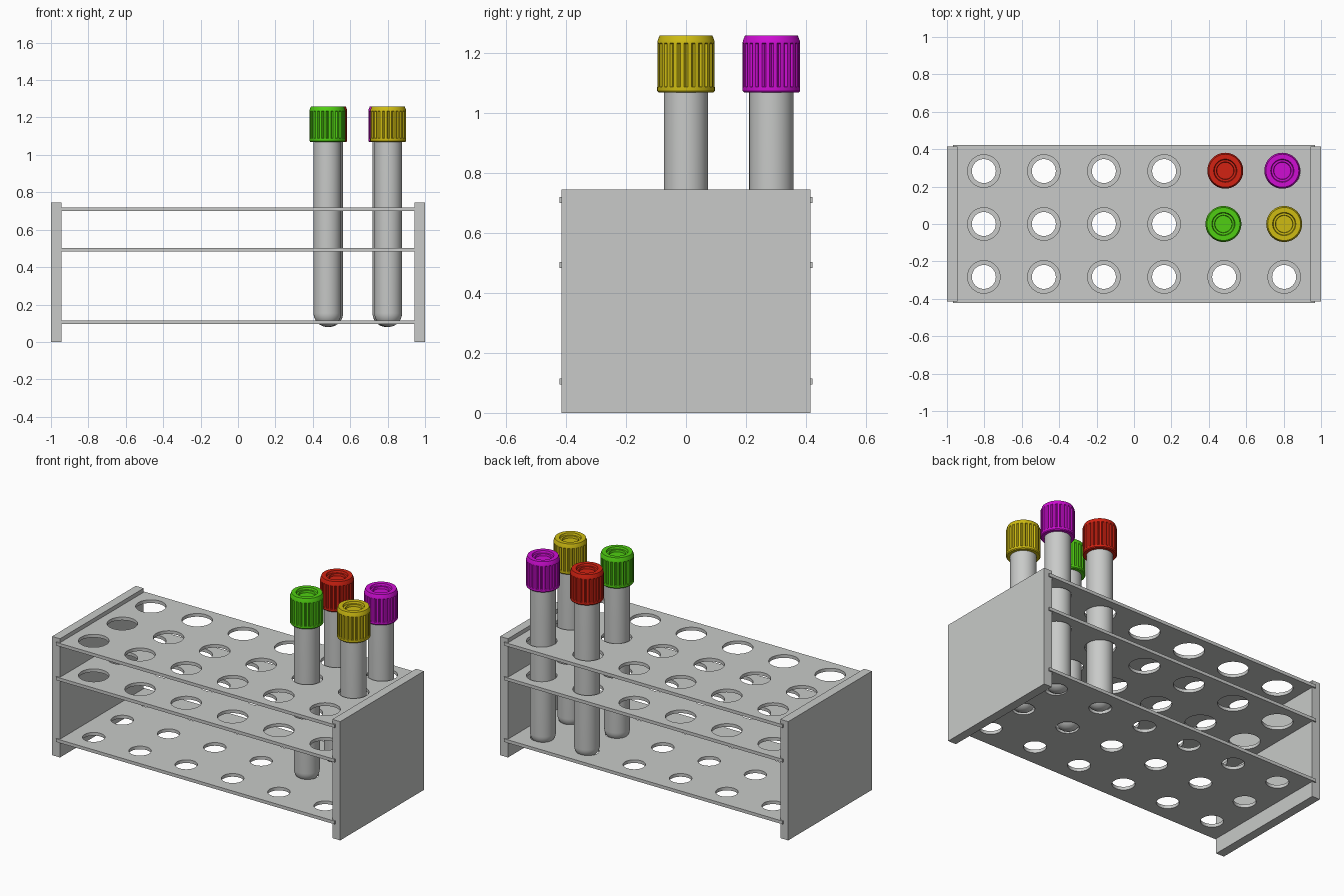
import bpy, bmesh
from math import sin, cos, pi, radians

if "Cube" in bpy.data.objects:
    bpy.data.objects.remove(bpy.data.objects["Cube"])


def material(name, rgb):
    m = bpy.data.materials.new(name)
    m.diffuse_color = (*rgb, 1)
    m.use_nodes = True
    m.node_tree.nodes["Principled BSDF"].inputs["Base Color"].default_value = m.diffuse_color
    return m


grey = material("light_grey", (0.58, 0.59, 0.58))
green = material("green", (0.08, 0.62, 0.006))
red = material("red", (0.65, 0.016, 0.006))
yellow = material("yellow", (0.62, 0.50, 0.006))
magenta = material("magenta", (0.62, 0.004, 0.65))


def finish(name, bm, mat, smooth=True):
    bmesh.ops.remove_doubles(bm, verts=bm.verts, dist=1e-5)
    bmesh.ops.recalc_face_normals(bm, faces=bm.faces)
    me = bpy.data.meshes.new(name)
    bm.to_mesh(me)
    bm.free()
    me.materials.append(mat)
    ob = bpy.data.objects.new(name, me)
    bpy.context.collection.objects.link(ob)
    if smooth:
        bpy.ops.object.select_all(action='DESELECT')
        ob.select_set(True)
        bpy.context.view_layer.objects.active = ob
        bpy.ops.object.shade_smooth_by_angle(angle=radians(30))
    return ob


def circle(r, cx=0, cy=0, n=64):
    return [(cx + r * cos(2 * pi * i / n), cy + r * sin(2 * pi * i / n)) for i in range(n)]


HOLES = [(x, y) for x in (-0.803, -0.482, -0.161, 0.161, 0.482, 0.803) for y in (-0.283, 0, 0.283)]


# perforated shelf: filled 2D outline with holes, extruded to thickness
def shelf(name, z, hole_r):
    cu = bpy.data.curves.new(name + "_outline", 'CURVE')
    cu.dimensions = '2D'
    cu.fill_mode = 'BOTH'
    cu.extrude = 0.01
    x, y = 0.967, 0.423
    loops = [[(-x, -y), (x, -y), (x, y), (-x, y)]]
    loops += [circle(hole_r, hx, hy, 48) for hx, hy in HOLES]
    for pts in loops:
        sp = cu.splines.new('POLY')
        sp.points.add(len(pts) - 1)
        for p, (px, py) in zip(sp.points, pts):
            p.co = (px, py, 0, 1)
        sp.use_cyclic_u = True
    tmp = bpy.data.objects.new(name + "_outline", cu)
    bpy.context.collection.objects.link(tmp)
    dg = bpy.context.evaluated_depsgraph_get()
    me = bpy.data.meshes.new_from_object(tmp.evaluated_get(dg))
    bm = bmesh.new()
    bm.from_mesh(me)
    bpy.data.objects.remove(tmp)
    bpy.data.meshes.remove(me)
    finish(name, bm, grey).location.z = z


shelf("top_shelf", 0.71, 0.087)
shelf("middle_shelf", 0.493, 0.087)
shelf("bottom_shelf", 0.105, 0.064)

# end panels
for side, sx in (("left", -1), ("right", 1)):
    bm = bmesh.new()
    bmesh.ops.create_cube(bm, size=1)
    for v in bm.verts:
        v.co = (sx * 0.9725 + v.co.x * 0.055, v.co.y * 0.83, (v.co.z + 0.5) * 0.745)
    finish(side + "_end_panel", bm, grey, smooth=False)


# turned shape from (radius, z, groove depth) rings, capped at both ends
def lathe(name, rings, mat, n):
    bm = bmesh.new()
    loops = []
    for r, z, groove in rings:
        radii = [r - (groove if i % 4 == 0 else 0) for i in range(n)]
        loops.append([bm.verts.new((radii[i] * cos(2 * pi * i / n), radii[i] * sin(2 * pi * i / n), z))
                      for i in range(n)])
    for a, b in zip(loops, loops[1:]):
        for i in range(n):
            j = (i + 1) % n
            bm.faces.new((a[i], a[j], b[j], b[i]))
    bm.faces.new(loops[0][::-1])
    bm.faces.new(loops[-1])
    return finish(name, bm, mat)


# tube with a rounded bottom
R = 0.074
TUBE = [(R * sin(a), 0.08 + R * (1 - cos(a)), 0) for a in [pi / 2 * k / 10 for k in range(1, 11)]]
TUBE.append((R, 1.08, 0))

# cap with fluted grip, chamfered rim and stepped recess on top
CAP = [(0.07, 1.07, 0), (0.092, 1.07, 0), (0.096, 1.075, 0), (0.096, 1.087, 0),
       (0.096, 1.09, 0.007), (0.096, 1.232, 0.007), (0.096, 1.235, 0),
       (0.095, 1.242, 0), (0.088, 1.26, 0), (0.062, 1.26, 0),
       (0.058, 1.248, 0), (0.047, 1.248, 0), (0.045, 1.235, 0)]

for label, x, y, mat in (("green", 0.478, 0, green), ("red", 0.488, 0.285, red),
                         ("yellow", 0.803, 0, yellow), ("magenta", 0.793, 0.285, magenta)):
    lathe(label + "_sample_tube", TUBE, grey, 48).location = (x, y, 0)
    lathe(label + "_tube_cap", CAP, mat, 96).location = (x, y, 0)
